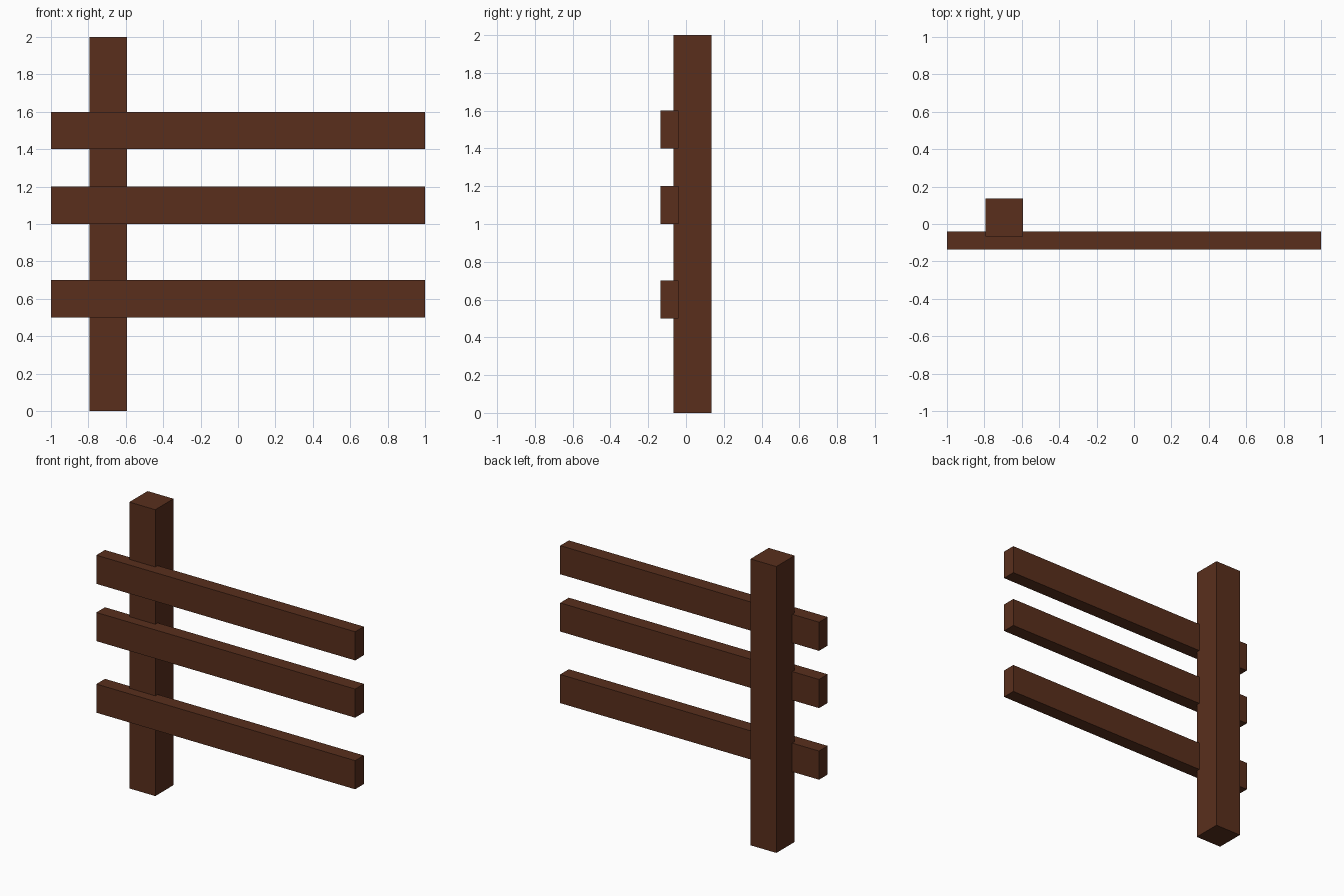
import bpy

if "Cube" in bpy.data.objects:
    bpy.data.objects.remove(bpy.data.objects["Cube"])

wood = bpy.data.materials.new("dark_brown_wood")
wood.diffuse_color = (0.10, 0.028, 0.012, 1.0)
wood.use_nodes = True
wood.node_tree.nodes["Principled BSDF"].inputs["Base Color"].default_value = wood.diffuse_color


def box(name, x, y, z):
    """Add a box spanning the given (min, max) ranges."""
    spans = (x, y, z)
    bpy.ops.mesh.primitive_cube_add(size=1, location=[(a + b) / 2 for a, b in spans])
    obj = bpy.context.object
    obj.name = name
    obj.scale = [b - a for a, b in spans]
    bpy.ops.object.transform_apply(location=False, rotation=False, scale=True)
    obj.data.materials.append(wood)
    return obj


# Upright post
box("fence_post", (-0.793, -0.593), (-0.066, 0.135), (0, 2))

# Three rails, slightly let into the front of the post
for label, bottom in (("lower", 0.5), ("middle", 1.0), ("upper", 1.4)):
    box(f"{label}_rail", (-1, 1), (-0.135, -0.04), (bottom, bottom + 0.2))
